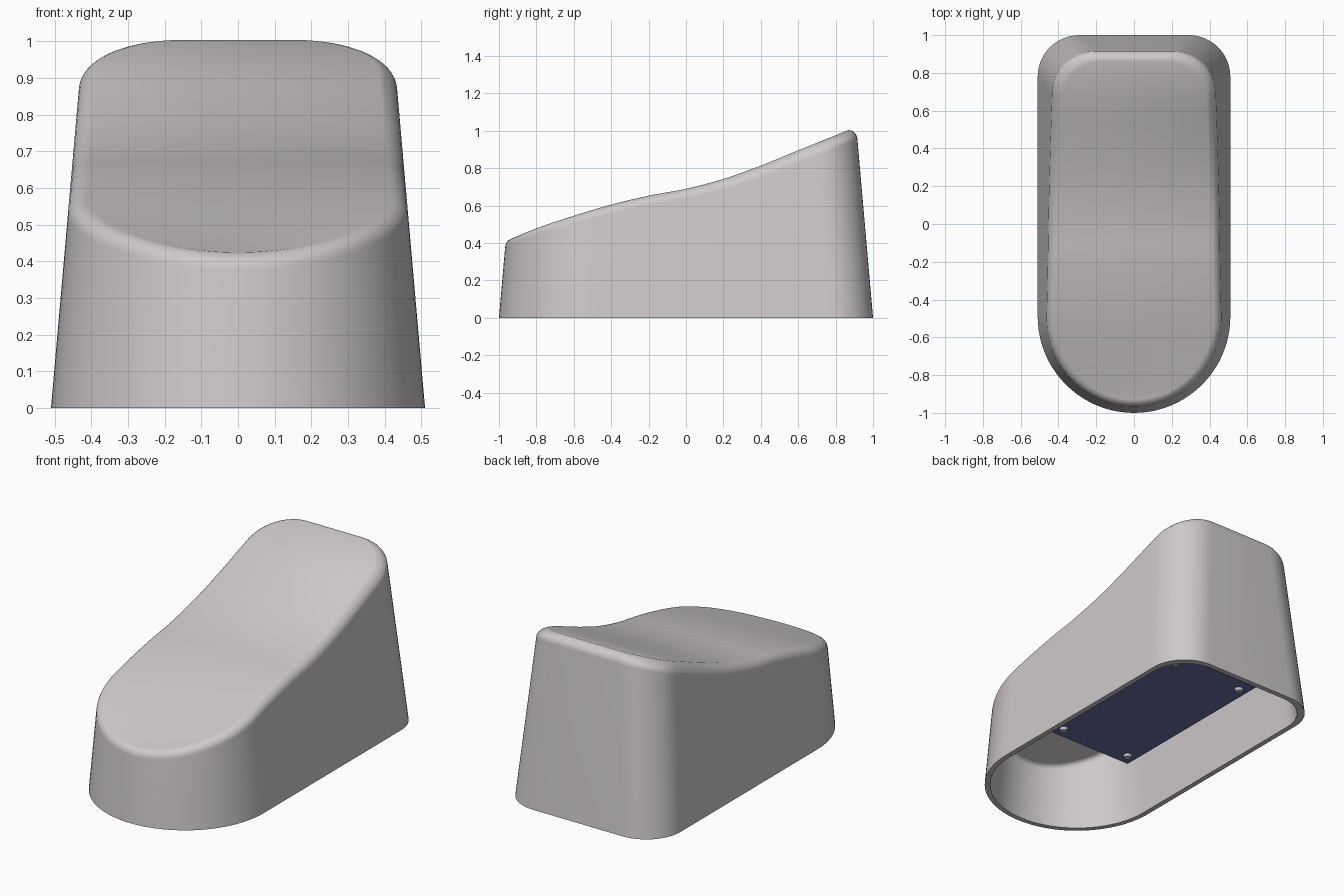
import bpy, bmesh, math

cube = bpy.data.objects.get("Cube")
if cube:
    bpy.data.objects.remove(cube, do_unlink=True)


def material(name, rgb):
    m = bpy.data.materials.new(name)
    m.use_nodes = True
    m.diffuse_color = (*rgb, 1)
    bsdf = next(n for n in m.node_tree.nodes if n.type == 'BSDF_PRINCIPLED')
    bsdf.inputs["Base Color"].default_value = (*rgb, 1)
    return m


SHELL = material("warm light grey", (0.62, 0.585, 0.593))
BOARD = material("navy blue", (0.14, 0.165, 0.36))
METAL = material("screw grey", (0.6, 0.6, 0.6))

HALF_WIDTH, FRONT_CENTRE, BACK = 0.51, -0.49, 1.0
CORNER, DRAFT, FILLET = 0.22, 0.0875, 0.05
WALL, ROOF = 0.03, 0.07

# Height of the wavy top, sampled evenly from front to back
TOP = [0.385, 0.475, 0.545, 0.605, 0.653, 0.69, 0.743, 0.815, 0.897, 0.978, 1.06]


def top_height(y):
    s = min(max((y + 1) * 5, 0), 9.999)
    i = int(s)
    f = s - i
    b, c = TOP[i], TOP[i + 1]
    a = TOP[i - 1] if i > 0 else 2 * b - c
    d = TOP[i + 2] if i < 9 else 2 * c - b
    return b + f / 2 * (c - a + f * (2*a - 5*b + 4*c - d + f * (3*(b - c) + d - a)))


# Half outline samples: rounded front, straight side, back corner
SAMPLES = ([("front", i / 20) for i in range(20)]
           + [("side", i / 28) for i in range(28)]
           + [("corner", i / 12) for i in range(13)])


def outline(sample, inset):
    part, t = sample
    hw = HALF_WIDTH - inset
    yb = BACK - inset - CORNER
    a = t * math.pi / 2
    if part == "front":
        return hw * math.sin(a), FRONT_CENTRE - hw * math.cos(a)
    if part == "side":
        return hw, FRONT_CENTRE + t * (yb - FRONT_CENTRE)
    return hw - CORNER + CORNER * math.cos(a), yb + CORNER * math.sin(a)


def column(sample, wall, roof, radius):
    """Points from the base up the drafted wall and over the rounded edge."""
    z = 0.6
    for _ in range(8):
        z = top_height(outline(sample, wall + DRAFT * z + radius)[1]) - roof
    pts = [(*outline(sample, wall), 0)]
    for k in range(8):
        a = k / 7 * math.pi / 2
        inset = wall + DRAFT * (z - radius) + radius * (1 - math.cos(a))
        pts.append((*outline(sample, inset), z - radius * (1 - math.sin(a))))
    return pts


def finish(bm, name, mat, angle=40):
    bmesh.ops.recalc_face_normals(bm, faces=bm.faces)
    me = bpy.data.meshes.new(name)
    bm.to_mesh(me)
    bm.free()
    me.materials.append(mat)
    ob = bpy.data.objects.new(name, me)
    bpy.context.collection.objects.link(ob)
    bpy.ops.object.select_all(action='DESELECT')
    ob.select_set(True)
    bpy.context.view_layer.objects.active = ob
    bpy.ops.object.shade_smooth_by_angle(angle=math.radians(angle))
    return ob


# Hollow housing: inner skin, bottom rim and outer skin in one loft
bm = bmesh.new()
columns = [column(s, WALL, ROOF, 0.03)[::-1] + column(s, 0, 0, FILLET) for s in SAMPLES]
right = [[bm.verts.new(p) for p in c] for c in columns]
left = [right[0]] + [[bm.verts.new((-x, y, z)) for x, y, z in c] for c in columns[1:]]
loop = right + left[:0:-1]
for a, b in zip(loop, loop[1:] + loop[:1]):
    for k in range(len(a) - 1):
        bm.faces.new((a[k], b[k], b[k + 1], a[k + 1]))
for end in (0, -1):  # roof and ceiling strips running across
    for i in range(len(right) - 1):
        strip = [right[i][end], right[i + 1][end], left[i + 1][end], left[i][end]]
        bm.faces.new(strip[:3] if i == 0 else strip)
finish(bm, "housing", SHELL)

# Circuit board
BOARD_Y, BOARD_Z = 0.15, 0.2
bm = bmesh.new()
bmesh.ops.create_cube(bm, size=1)
bmesh.ops.scale(bm, vec=(0.58, 1.1, 0.02), verts=bm.verts)
bmesh.ops.translate(bm, vec=(0, BOARD_Y, BOARD_Z + 0.01), verts=bm.verts)
finish(bm, "circuit_board", BOARD)


def cylinder(name, x, y, z0, z1, r0, r1, mat):
    bm = bmesh.new()
    bmesh.ops.create_cone(bm, cap_ends=True, segments=20, radius1=r0, radius2=r1, depth=z1 - z0)
    bmesh.ops.translate(bm, vec=(x, y, (z0 + z1) / 2), verts=bm.verts)
    return finish(bm, name, mat)


# Mounting posts and screws at the board corners
for sx, side in ((1, "left"), (-1, "right")):
    for sy, end in ((-1, "front"), (1, "back")):
        x, y = sx * 0.23, BOARD_Y + sy * 0.478
        cylinder(f"post_{end}_{side}", x, y, BOARD_Z + 0.015,
                 top_height(y) - ROOF + 0.02, 0.04, 0.04, SHELL)
        cylinder(f"screw_{end}_{side}", x, y, BOARD_Z - 0.015, BOARD_Z + 0.005,
                 0.019, 0.026, METAL)
